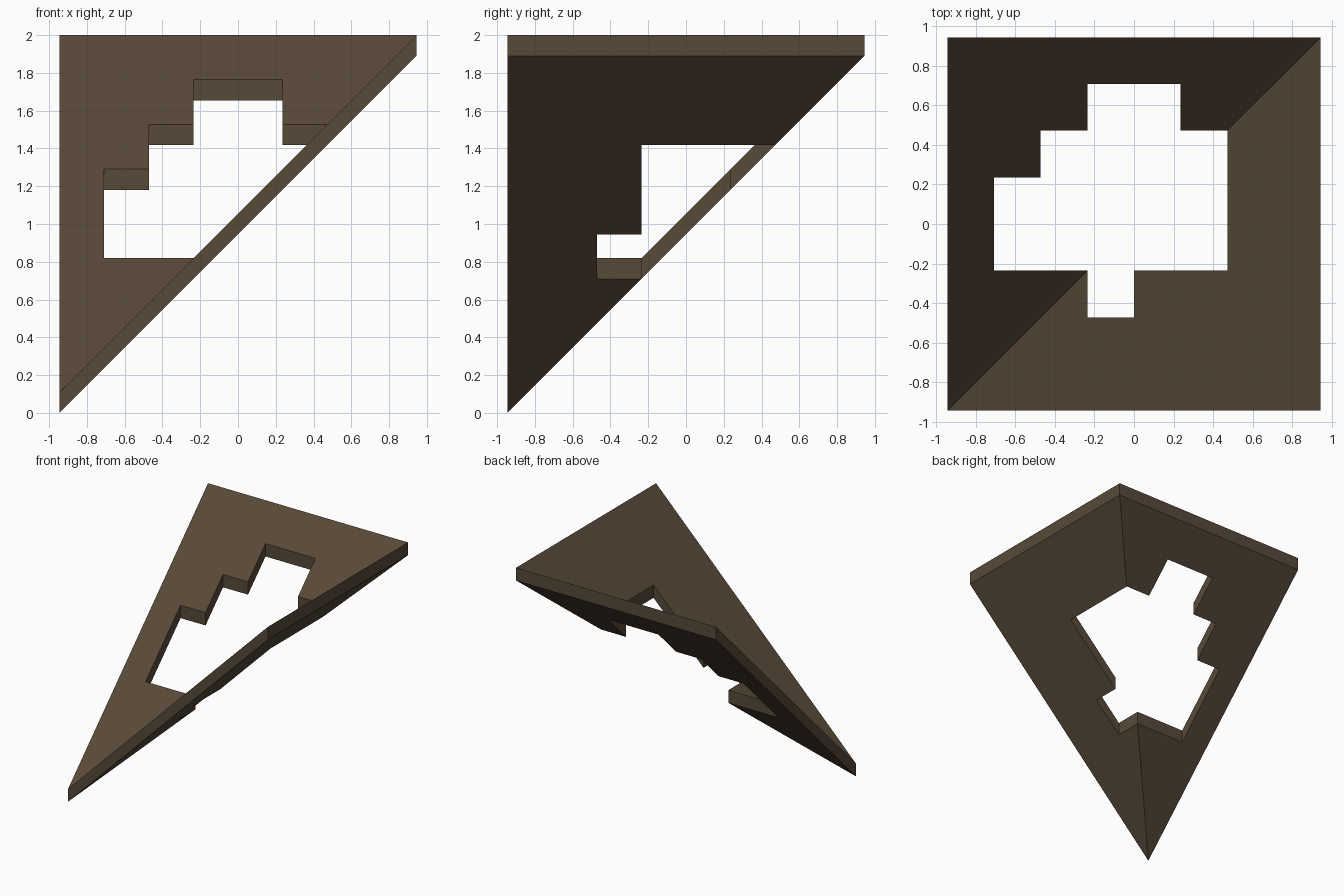
import bpy, bmesh

if "Cube" in bpy.data.objects:
    bpy.data.objects.remove(bpy.data.objects["Cube"])

U = 1.89 / 8      # plan grid unit
THICK = 0.11      # vertical thickness of the plate

# Plan outlines in grid units, split along the valley diagonal
BACK_WING = [(-4, -4), (-1, -1), (-3, -1), (-3, 1), (-2, 1), (-2, 2), (-1, 2),
             (-1, 3), (1, 3), (1, 2), (2, 2), (4, 4), (-4, 4)]
RIGHT_WING = [(-4, -4), (4, -4), (4, 4), (2, 2), (2, -1), (0, -1), (0, -2),
              (-1, -2), (-1, -1)]

brown = bpy.data.materials.new("dark brown")
brown.diffuse_color = (0.098, 0.067, 0.041, 1)
brown.use_nodes = True
brown.node_tree.nodes["Principled BSDF"].inputs["Base Color"].default_value = brown.diffuse_color

bm = bmesh.new()
verts = {}


def corner(p):
    # Each wing rises at 45 degrees away from the low corner
    if p not in verts:
        x, y = p
        verts[p] = bm.verts.new((x * U, y * U, (max(x, y) + 4) * U))
    return verts[p]


# Folded sheet with the stepped opening
for outline in (BACK_WING, RIGHT_WING):
    bm.faces.new([corner(p) for p in outline])
bmesh.ops.recalc_face_normals(bm, faces=bm.faces)

# Straight upward thickness, keeping the underside
sheet = bm.faces[:]
top = bmesh.ops.extrude_face_region(bm, geom=sheet, use_keep_orig=True)
for v in top["geom"]:
    if isinstance(v, bmesh.types.BMVert):
        v.co.z += THICK
bmesh.ops.recalc_face_normals(bm, faces=bm.faces)

mesh = bpy.data.meshes.new("folded_plate")
bm.to_mesh(mesh)
bm.free()
mesh.materials.append(brown)
plate = bpy.data.objects.new("folded_plate", mesh)
bpy.context.collection.objects.link(plate)
